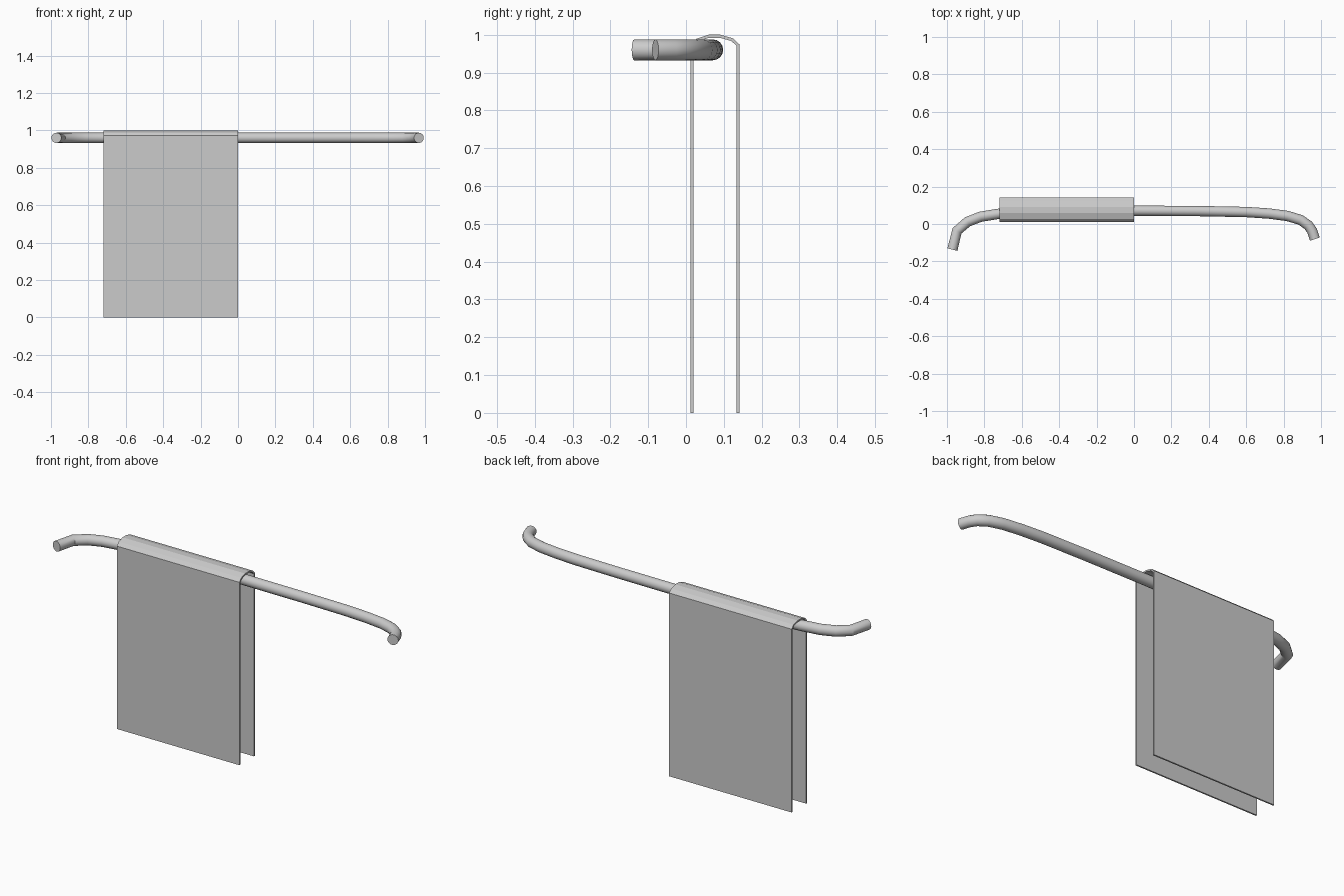
import bpy, bmesh

if "Cube" in bpy.data.objects:
    bpy.data.objects.remove(bpy.data.objects["Cube"])

# Rail: round tube swept along a bowed path with ends turned to the wall
RAIL_Z, RAIL_R = 0.96, 0.0275
path = [(-0.971, -0.137), (-0.946, -0.036), (-0.89, 0.012), (-0.82, 0.039),
        (-0.72, 0.055), (-0.58, 0.063), (-0.3, 0.069), (0.0, 0.071),
        (0.35, 0.069), (0.6, 0.064), (0.72, 0.056), (0.82, 0.043),
        (0.89, 0.022), (0.932, -0.007), (0.952, -0.036), (0.967, -0.081)]
curve = bpy.data.curves.new("towel_rail", "CURVE")
curve.dimensions = "3D"
curve.bevel_depth = RAIL_R
curve.bevel_resolution = 6
curve.use_fill_caps = True
spline = curve.splines.new("POLY")
spline.points.add(len(path) - 1)
for point, (x, y) in zip(spline.points, path):
    point.co = (x, y, RAIL_Z, 1)
rail = bpy.data.objects.new("towel_rail", curve)
bpy.context.collection.objects.link(rail)
bpy.context.view_layer.objects.active = rail
rail.select_set(True)
bpy.ops.object.convert(target="MESH")
rail = bpy.context.object

# Weld the end caps to the tube
bm = bmesh.new()
bm.from_mesh(rail.data)
bmesh.ops.remove_doubles(bm, verts=bm.verts, dist=0.0005)
bmesh.ops.recalc_face_normals(bm, faces=bm.faces)
bm.to_mesh(rail.data)
bm.free()
bpy.ops.object.shade_smooth_by_angle()

# Towel: folded sheet profile (y, z) extruded along the rail
profile = [(0.0155, 0), (0.0155, 0.97), (0.03, 0.986), (0.06, 0.996),
           (0.09, 0.996), (0.122, 0.987), (0.138, 0.972), (0.138, 0)]
bm = bmesh.new()
rows = [[bm.verts.new((x, y, z)) for y, z in profile] for x in (-0.72, 0.0)]
for i in range(len(profile) - 1):
    bm.faces.new((rows[0][i], rows[1][i], rows[1][i + 1], rows[0][i + 1]))
mesh = bpy.data.meshes.new("towel")
bm.to_mesh(mesh)
bm.free()
towel = bpy.data.objects.new("towel", mesh)
bpy.context.collection.objects.link(towel)
solid = towel.modifiers.new("thickness", "SOLIDIFY")
solid.thickness = 0.008
solid.offset = 0
solid.use_even_offset = True
